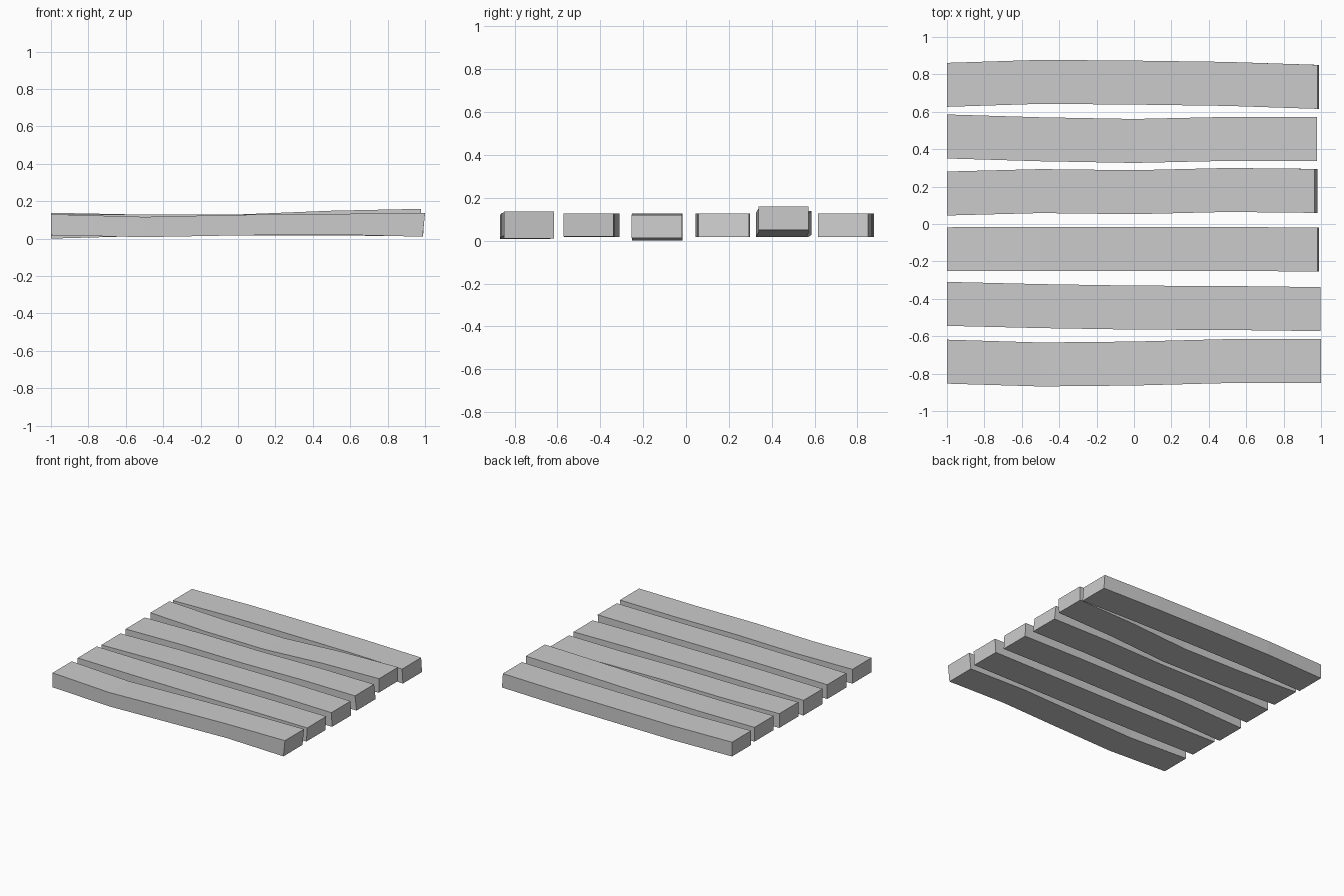
import bpy, bmesh

WIDTH = 0.235
STATIONS = (-1.0, -0.5, 0.0, 0.5, 1.0)


def plank(name, ys, bottoms, tops, end_bottom, end_top):
    """Sweep a rectangular section along five stations; the right end is cut at a slant."""
    bm = bmesh.new()
    rings = []
    for i, (x, y, lo, hi) in enumerate(zip(STATIONS, ys, bottoms, tops)):
        last = i == len(STATIONS) - 1
        xb, xt = (end_bottom, end_top) if last else (x, x)
        h = WIDTH / 2
        rings.append([bm.verts.new(p) for p in (
            (xb, y - h, lo), (xb, y + h, lo), (xt, y + h, hi), (xt, y - h, hi))])
    for a, b in zip(rings, rings[1:]):
        for k in range(4):
            n = (k + 1) % 4
            bm.faces.new((a[k], a[n], b[n], b[k]))
    bm.faces.new(rings[0])
    bm.faces.new(rings[-1])
    bmesh.ops.recalc_face_normals(bm, faces=bm.faces)
    mesh = bpy.data.meshes.new(name)
    bm.to_mesh(mesh)
    bm.free()
    bpy.context.collection.objects.link(bpy.data.objects.new(name, mesh))


# Six warped planks, front to back: centre y, underside z, top z, slanted end x
plank("plank_1", (-0.736, -0.751, -0.746, -0.733, -0.733),
      (0.018, 0.008, 0.017, 0.022, 0.01), (0.13, 0.116, 0.127, 0.132, 0.136), 0.987, 1.0)
plank("plank_2", (-0.427, -0.439, -0.447, -0.449, -0.455),
      (0.017, 0.017, 0.017, 0.017, 0.02), (0.128, 0.128, 0.128, 0.128, 0.128), 0.99, 0.997)
plank("plank_3", (-0.135, -0.133, -0.133, -0.134, -0.136),
      (0.0, 0.014, 0.017, 0.017, 0.012), (0.118, 0.126, 0.128, 0.128, 0.121), 0.988, 0.982)
plank("plank_4", (0.163, 0.176, 0.17, 0.182, 0.177),
      (0.017, 0.017, 0.017, 0.017, 0.017), (0.128, 0.128, 0.128, 0.128, 0.128), 0.98, 0.966)
plank("plank_5", (0.468, 0.453, 0.444, 0.455, 0.455),
      (0.027, 0.017, 0.017, 0.038, 0.049), (0.138, 0.128, 0.129, 0.149, 0.159), 0.976, 0.979)
plank("plank_6", (0.744, 0.76, 0.756, 0.749, 0.733),
      (0.017, 0.017, 0.017, 0.017, 0.018), (0.128, 0.128, 0.128, 0.128, 0.128), 0.99, 0.982)
